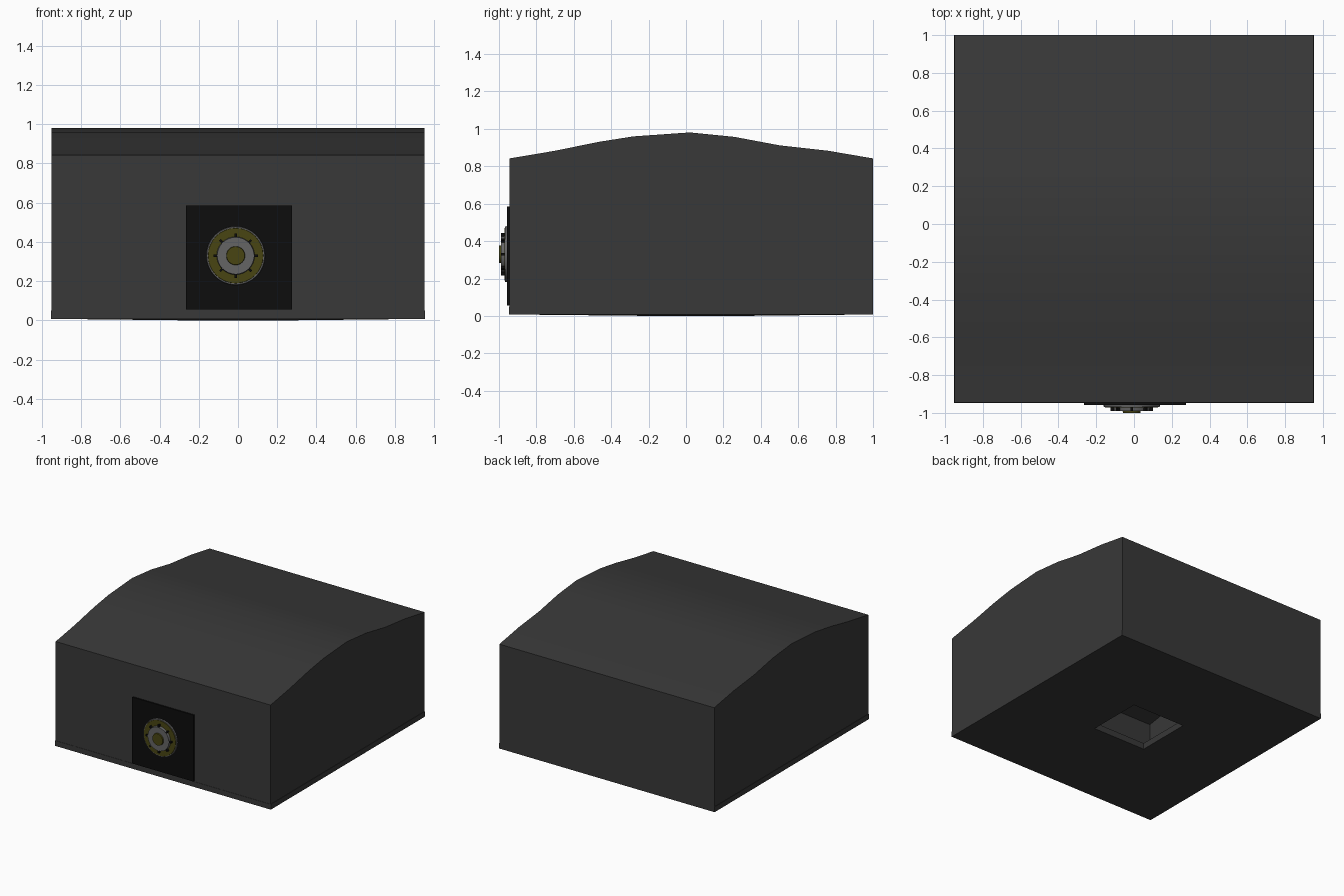
import bpy, bmesh, math
from mathutils import Matrix

if "Cube" in bpy.data.objects:
    bpy.data.objects.remove(bpy.data.objects["Cube"])


def material(name, rgb):
    m = bpy.data.materials.new(name)
    m.diffuse_color = (*rgb, 1)
    m.use_nodes = True
    m.node_tree.nodes["Principled BSDF"].inputs["Base Color"].default_value = m.diffuse_color
    return m


CHARCOAL = material("charcoal", (0.04, 0.04, 0.04))
BLACK = material("black", (0.004, 0.004, 0.004))
OLIVE = material("olive_yellow", (0.065, 0.06, 0.006))
SILVER = material("silver", (0.13, 0.13, 0.13))


def finish(name, bm, mat, smooth=None):
    bmesh.ops.recalc_face_normals(bm, faces=bm.faces)
    me = bpy.data.meshes.new(name)
    bm.to_mesh(me)
    bm.free()
    me.materials.append(mat)
    ob = bpy.data.objects.new(name, me)
    bpy.context.collection.objects.link(ob)
    if smooth:
        bpy.ops.object.select_all(action='DESELECT')
        ob.select_set(True)
        bpy.context.view_layer.objects.active = ob
        bpy.ops.object.shade_smooth_by_angle(angle=math.radians(smooth))
    return ob


def extrude_x(name, outline, x0, x1, mat, smooth=None):
    """Extrude a (y, z) outline along x."""
    bm = bmesh.new()
    a, b = [[bm.verts.new((x, y, z)) for y, z in outline] for x in (x0, x1)]
    bm.faces.new(a)
    bm.faces.new(b)
    n = len(outline)
    for i in range(n):
        j = (i + 1) % n
        bm.faces.new((a[i], a[j], b[j], b[i]))
    return finish(name, bm, mat, smooth)


def box(name, x0, x1, y0, y1, z0, z1, mat):
    return extrude_x(name, [(y0, z0), (y1, z0), (y1, z1), (y0, z1)], x0, x1, mat)


# Arched roof slab over a hollow body
arch = [(-0.945, 0.842), (-0.70, 0.883), (-0.47, 0.93), (-0.28, 0.96), (0.02, 0.981),
        (0.26, 0.957), (0.50, 0.912), (0.76, 0.883), (1.0, 0.842)]
under = [(y, z - 0.04) for y, z in arch]
X = 0.95
extrude_x("roof", arch + under[::-1], -X, X, CHARCOAL, 30)

# Walls
for side, s in (("left", -1), ("right", 1)):
    extrude_x(side + "_wall", [(-0.945, 0.05)] + under + [(1.0, 0.05)],
              s * X, s * (X - 0.015), CHARCOAL)
box("front_wall", -0.935, 0.935, -0.945, -0.93, 0.05, 0.802, CHARCOAL)
box("back_wall", -0.935, 0.935, 0.985, 1.0, 0.05, 0.802, CHARCOAL)

# Base plate, slightly dished, with a square opening
bm = bmesh.new()
outer, inner = (-0.953, 0.953, -0.947, 1.0), (-0.235, 0.235, -0.17, 0.28)
loops = []
for (x0, x1, y0, y1), z in ((outer, 0.008), (outer, 0.05), (inner, 0.05), (inner, 0.0)):
    loops.append([bm.verts.new((x, y, z)) for x, y in
                  ((x0, y0), (x1, y0), (x1, y1), (x0, y1))])
for k in range(4):
    a, b = loops[k], loops[(k + 1) % 4]
    for i in range(4):
        j = (i + 1) % 4
        bm.faces.new((a[i], a[j], b[j], b[i]))
finish("base_plate", bm, CHARCOAL)

# Dial on a dark square plate
CX, CZ = -0.012, 0.33
box("dial_plate", -0.265, 0.275, -0.957, -0.944, 0.055, 0.585, BLACK)


def disc(name, r_back, r_front, y_back, y_front, mat):
    bm = bmesh.new()
    bmesh.ops.create_cone(bm, cap_ends=True, segments=32, radius1=r_back, radius2=r_front,
                          depth=y_back - y_front)
    bm.transform(Matrix.Translation((CX, (y_back + y_front) / 2, CZ))
                 @ Matrix.Rotation(math.radians(90), 4, 'X'))
    return finish(name, bm, mat, 30)


disc("dial_rim", 0.15, 0.148, -0.956, -0.968, SILVER)
disc("dial_ring", 0.142, 0.140, -0.966, -0.971, OLIVE)
disc("dial_face", 0.097, 0.094, -0.970, -0.990, SILVER)
disc("dial_hub", 0.048, 0.046, -0.989, -1.0, OLIVE)

# Eight small pegs around the dial
for k in range(8):
    bm = bmesh.new()
    bmesh.ops.create_cube(bm, size=1)
    bm.transform(Matrix.Translation((CX, 0, CZ)) @ Matrix.Rotation(k * math.pi / 4, 4, 'Y')
                 @ Matrix.Translation((0.1, -0.979, 0))
                 @ Matrix.Diagonal((0.026, 0.02, 0.012, 1)))
    finish(f"dial_peg_{k + 1}", bm, BLACK)
